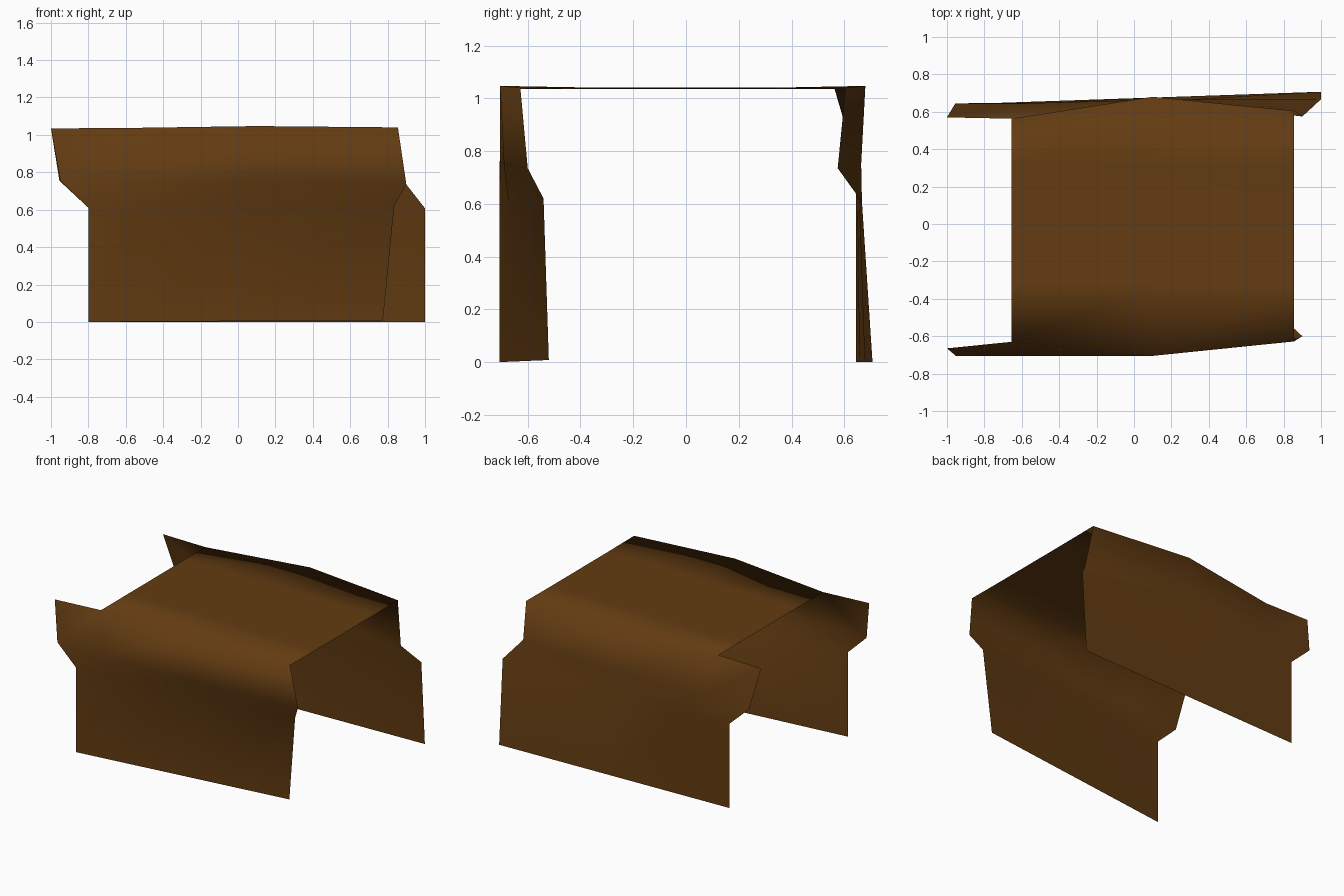
import bpy, bmesh

if "Cube" in bpy.data.objects:
    bpy.data.objects.remove(bpy.data.objects["Cube"])

brown = bpy.data.materials.new("dark brown cloth")
brown.diffuse_color = (0.125, 0.045, 0.006, 1)
brown.use_nodes = True
brown.node_tree.nodes["Principled BSDF"].inputs["Base Color"].default_value = brown.diffuse_color


def straight(a, b):
    # four evenly laid points along a straight hem
    return [tuple(p + (q - p) * t for p, q in zip(a, b)) for t in (0, 0.2, 0.52, 1)]


# cross rows, running from the front hem over the top to the back hem
front_hem = straight((-0.8, -0.707, 0), (0.775, -0.52, 0.008))
front_waist = straight((-0.8, -0.707, 0.61), (0.835, -0.54, 0.62))
front_flare = [(-0.95, -0.707, 0.755), (-0.6, -0.705, 0.755), (0.1, -0.69, 0.75), (0.9, -0.6, 0.735)]
front_top = [(-1, -0.665, 1.035), (-0.655, -0.63, 1.036), (0.1, -0.705, 1.047), (0.855, -0.628, 1.04)]
back_top = [(-1, 0.57, 1.035), (-0.655, 0.563, 1.036), (0.1, 0.68, 1.047), (0.855, 0.605, 1.04)]
back_flare = [(-0.955, 0.645, 0.755), (-0.6, 0.645, 0.755), (0.1, 0.664, 0.75), (0.9, 0.575, 0.735)]
back_waist = straight((-0.8, 0.645, 0.61), (1, 0.667, 0.607))
back_hem = straight((-0.8, 0.645, 0), (1, 0.707, 0))


def roof_row(y):
    # roof rows have no flap column
    return [None, (-0.655, y, 1.036), (0.1, y, 1.04), (0.855, y, 1.038)]


rows = [front_hem, front_waist, front_flare, front_top, roof_row(-0.32), roof_row(0.32),
        back_top, back_flare, back_waist, back_hem]

# one continuous draped sheet
bm = bmesh.new()
grid = [[bm.verts.new(p) if p else None for p in row] for row in rows]
for lower, upper in zip(grid, grid[1:]):
    for c in range(3):
        quad = (lower[c], lower[c + 1], upper[c + 1], upper[c])
        if all(quad):
            bm.faces.new(quad).smooth = True
mesh = bpy.data.meshes.new("draped_sheet")
bm.to_mesh(mesh)
bm.free()
mesh.materials.append(brown)
sheet = bpy.data.objects.new("draped_sheet", mesh)
bpy.context.collection.objects.link(sheet)
